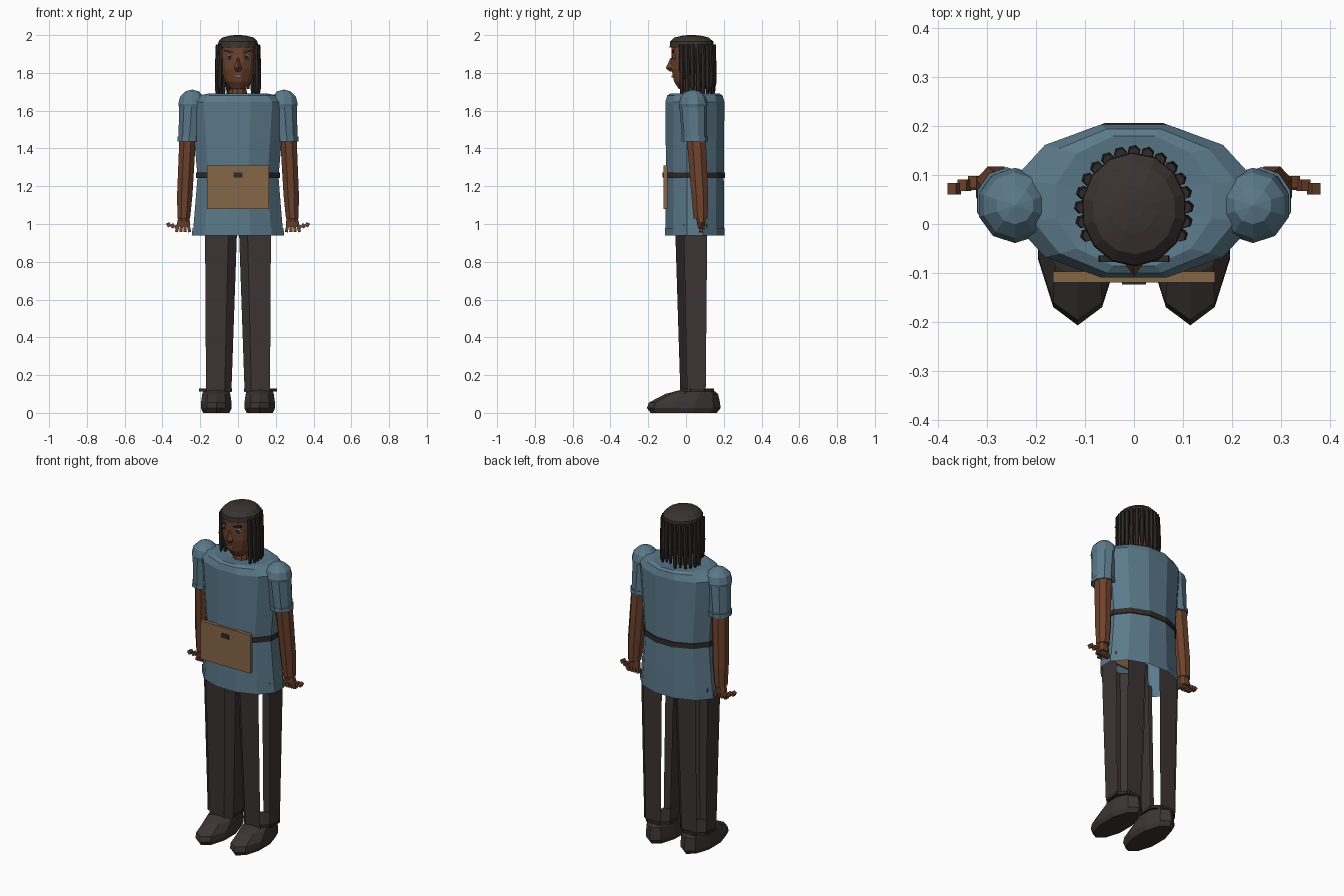
import bpy, bmesh, random
from math import sin, cos, pi, radians
from mathutils import Vector

random.seed(4)
if "Cube" in bpy.data.objects:
    bpy.data.objects.remove(bpy.data.objects["Cube"])


def material(name, r, g, b):
    m = bpy.data.materials.new(name)
    m.use_nodes = True
    m.diffuse_color = (r, g, b, 1)
    m.node_tree.nodes["Principled BSDF"].inputs["Base Color"].default_value = (r, g, b, 1)
    return m


BLUE = material("blue cloth", .105, .192, .255)
DARK = material("dark trousers", .045, .035, .034)
CAP = material("cap brown", .042, .033, .03)
HAIR = material("hair black", .027, .023, .021)
STRAP = material("dark strap", .03, .024, .022)
SKIN = material("brown skin", .155, .055, .026)
TAN = material("tan leather", .235, .135, .066)
EYE = material("eye grey", .16, .19, .22)
LIP = material("lip pink", .3, .15, .12)


def finish(name, bm, mat):
    bmesh.ops.recalc_face_normals(bm, faces=bm.faces)
    mesh = bpy.data.meshes.new(name)
    bm.to_mesh(mesh)
    bm.free()
    mesh.materials.append(mat)
    ob = bpy.data.objects.new(name, mesh)
    bpy.context.collection.objects.link(ob)
    return ob


def loft(name, rings, mat, n=12, turn=15, bottom=True, top=True):
    """Stack of horizontal ovals, each (x, y, z, x radius, y radius)."""
    bm = bmesh.new()
    loops = []
    for x, y, z, rx, ry in rings:
        angles = [2 * pi * i / n + radians(turn) for i in range(n)]
        loops.append([bm.verts.new((x + rx * cos(a), y + ry * sin(a), z)) for a in angles])
    for lo, hi in zip(loops, loops[1:]):
        for i in range(n):
            j = (i + 1) % n
            bm.faces.new((lo[i], lo[j], hi[j], hi[i]))
    if bottom:
        bm.faces.new(loops[0][::-1])
    if top:
        bm.faces.new(loops[-1])
    return finish(name, bm, mat)


def box(name, center, size, mat, tilt=0):
    bm = bmesh.new()
    bmesh.ops.create_cube(bm, size=1)
    for v in bm.verts:
        v.co = Vector(v.co) * Vector(size)
    ob = finish(name, bm, mat)
    ob.location = center
    ob.rotation_euler.y = tilt
    return ob


def ball(name, center, radius, mat, u=10, v=6, squash=1):
    bm = bmesh.new()
    bmesh.ops.create_uvsphere(bm, u_segments=u, v_segments=v, radius=radius)
    ob = finish(name, bm, mat)
    ob.location = center
    ob.scale.y = squash
    return ob


# Tunic, open at the hem, with hem band and belt
CY = .047
loft("tunic", [(0, CY, z, rx, ry) for z, rx, ry in [
    (.945, .248, .16), (1.08, .236, .16), (1.25, .222, .158), (1.45, .24, .16),
    (1.645, .257, .162), (1.68, .215, .152), (1.69, .165, .137), (1.68, .06, .06)]],
    BLUE, bottom=False)
loft("hem_band", [(0, CY, .938, .252, .163), (0, CY, .98, .25, .163)], BLUE,
     bottom=False, top=False)
loft("belt", [(0, CY, z, r, ry) for z, r, ry in [
    (1.243, .22, .155), (1.243, .229, .165), (1.273, .229, .165), (1.273, .22, .155)]],
    STRAP, bottom=False, top=False)

# Belt pouch and clasp
box("pouch", (0, -.108, 1.195), (.33, .022, .23), TAN)
box("pouch_clasp", (0, -.12, 1.26), (.05, .008, .026), STRAP)

for s, side in ((1, "left"), (-1, "right")):
    # Trouser leg: eight sided shell with three diagonal panels open
    bm = bmesh.new()
    k = .58
    outline = [(1, -k), (1, k), (k, 1), (-k, 1), (-1, k), (-1, -k), (-k, -1), (k, -1)]
    loops = []
    for x, y, z, r in ((.12, .055, .11, .085), (.112, .05, 1.0, .108)):
        loops.append([bm.verts.new((s * (x + r * a), y + r * b, z)) for a, b in outline])
    for i in range(8):
        if i not in (1, 3, 7):
            j = (i + 1) % 8
            bm.faces.new((loops[0][i], loops[0][j], loops[1][j], loops[1][i]))
    finish(side + "_trouser_leg", bm, DARK)

    # Shoe and ankle cuff
    fx = s * .115
    loft(side + "_shoe", [
        (fx, -.012, 0, .073, .175), (fx, -.012, .025, .085, .195),
        (fx, -.008, .055, .085, .188), (fx, .03, .1, .078, .14),
        (fx, .055, .12, .072, .09)], DARK, n=10, turn=18)
    loft(side + "_ankle_cuff", [(s * .12, .06, .112, .095, .095),
                                (s * .12, .06, .13, .095, .095)], STRAP, n=8, turn=22.5)

    # Shoulder, sleeve and sleeve cuff
    ball(side + "_shoulder", (s * .243, .038, 1.635), .077, BLUE)
    loft(side + "_sleeve", [(s * .258, .045, 1.45, .06, .066),
                            (s * .245, .038, 1.635, .07, .074)], BLUE, n=10, turn=18)
    loft(side + "_sleeve_cuff", [(s * .26, .046, 1.438, .064, .07),
                                 (s * .259, .046, 1.462, .064, .07)], BLUE, n=10, turn=18)

    # Arm, palm, fingers and thumb
    loft(side + "_arm", [(s * .287, .077, 1.03, .036, .04), (s * .282, .073, 1.15, .044, .048),
                         (s * .268, .056, 1.43, .047, .054),
                         (s * .265, .052, 1.5, .045, .05)], SKIN, n=8, turn=22.5)
    loft(side + "_palm", [(s * .288, .08, .985, .038, .02), (s * .288, .08, 1.01, .037, .024),
                          (s * .287, .078, 1.035, .03, .03)], SKIN, n=8, turn=22.5)
    for i in range(4):
        box(f"{side}_finger_{i + 1}", (s * (.259 + .021 * i), .08, .973),
            (.016, .022, .032), SKIN, s * (.2 - .15 * i))
    for i in range(3):
        box(f"{side}_thumb_{i + 1}", (s * (.325 + .021 * i), .086 - .007 * i, .984 + .006 * i),
            (.02, .024, .022), SKIN, s * .5)

    # Eye and brow
    ball(side + "_eye", (s * .047, -.06, 1.885), .016, EYE, 8, 6, .7)
    ball(side + "_pupil", (s * .045, -.069, 1.885), .008, STRAP, 8, 6, .7)
    box(side + "_brow", (s * .047, -.071, 1.913), (.05, .014, .009), HAIR, -s * .25)

# Neck, head, nose and mouth
loft("neck", [(0, .035, 1.66, .05, .05), (0, .035, 1.76, .045, .045)], SKIN, n=10)
loft("head", [(0, cy, z, rx, ry) for cy, z, rx, ry in [
    (.01, 1.715, .04, .05), (.018, 1.755, .072, .085), (.025, 1.82, .093, .105),
    (.03, 1.89, .101, .11), (.03, 1.945, .101, .11)]], SKIN)
loft("nose", [(0, -.072, 1.808, .014, .015), (0, -.078, 1.825, .021, .029),
              (0, -.072, 1.88, .007, .01)], SKIN, n=4, turn=0)
box("mouth", (0, -.071, 1.78), (.034, .014, .011), LIP)

# Cap
loft("cap", [(0, .03, z, r, r * 1.08) for z, r in [
    (1.935, .108), (1.965, .106), (1.987, .085), (1.997, .045), (2, .018)]], CAP, n=14)

# Hair locks hanging round the sides and back
COUNT = 17
for i in range(COUNT):
    a = radians(-28 + 236 * i / (COUNT - 1))
    x, y = .106 * cos(a), .03 + .116 * sin(a)
    end = random.uniform(1.66, 1.72)
    loft(f"hair_lock_{i + 1}", [(x * 1.03, y, end, .006, .006),
                                (x * 1.04, y + .003, end + .04, .012, .012),
                                (x * 1.03, y + .002, 1.82, .014, .014),
                                (x, y, 1.95, .012, .012)], HAIR, n=6)
